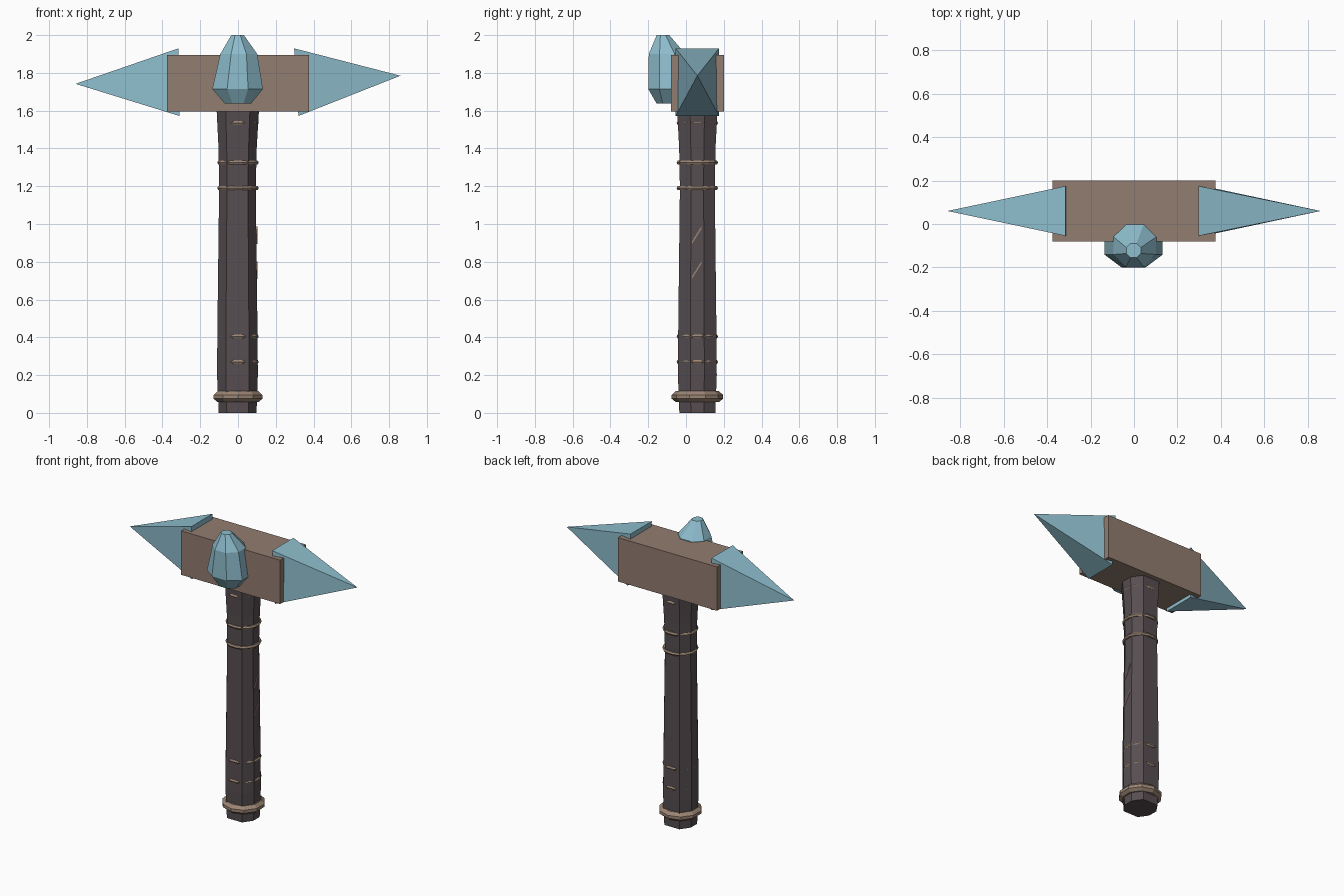
import bpy, bmesh, math
from mathutils import Vector

cube = bpy.data.objects.get("Cube")
if cube:
    bpy.data.objects.remove(cube, do_unlink=True)

CY = 0.06  # handle axis depth


def material(name, rgb):
    m = bpy.data.materials.new(name)
    m.use_nodes = True
    m.diffuse_color = (*rgb, 1)
    m.node_tree.nodes["Principled BSDF"].inputs["Base Color"].default_value = (*rgb, 1)
    return m


brown = material("brown wood", (0.29, 0.205, 0.16))
dark = material("dark leather", (0.095, 0.076, 0.082))
tan = material("tan binding", (0.33, 0.235, 0.175))
ice = material("ice blue", (0.27, 0.51, 0.61))


def make(name, bm, mat):
    bmesh.ops.recalc_face_normals(bm, faces=bm.faces)
    mesh = bpy.data.meshes.new(name)
    bm.to_mesh(mesh)
    bm.free()
    mesh.materials.append(mat)
    ob = bpy.data.objects.new(name, mesh)
    bpy.context.collection.objects.link(ob)
    return ob


def loft(name, rings, mat):
    """Skin a stack of equal-length point rings and cap both ends."""
    bm = bmesh.new()
    loops = [[bm.verts.new(p) for p in ring] for ring in rings]
    for a, b in zip(loops, loops[1:]):
        for i in range(len(a)):
            j = (i + 1) % len(a)
            bm.faces.new((a[i], a[j], b[j], b[i]))
    bm.faces.new(loops[0])
    bm.faces.new(loops[-1])
    return make(name, bm, mat)


def ellipse(cx, cy, z, rx, ry, n=8):
    turns = [(i + 0.5) * math.tau / n for i in range(n)]
    return [(cx + rx * math.cos(t), cy + ry * math.sin(t), z) for t in turns]


def octagon(z, cx, hx):
    """Flattened octagon with wide front and back faces."""
    k = hx / 0.105
    quarter = [(0.105, 0.036), (0.06, 0.1)]
    pts = quarter + [(-x, y) for x, y in reversed(quarter)]
    pts += [(-x, -y) for x, y in pts]
    return [(cx + x * k, CY + y * k, z) for x, y in pts]


# Handle
loft("handle", [octagon(*s) for s in (
    (0, -0.002, 0.1), (0.2, -0.003, 0.108), (0.45, -0.003, 0.106),
    (1.19, -0.003, 0.097), (1.4, -0.002, 0.101), (1.62, -0.001, 0.113))], dark)

# Pommel collar
loft("pommel_collar", [ellipse(0, CY, z, r, r, 10) for z, r in (
    (0.058, 0.115), (0.075, 0.136), (0.095, 0.136), (0.115, 0.115))], tan)


# Binding rings around the handle
def ring(name, z, major=0.1, minor=0.012, n=16, m=6):
    bm = bmesh.new()
    grid = []
    for i in range(n):
        a = math.tau * (i + 0.5) / n
        row = []
        for j in range(m):
            b = math.tau * j / m
            r = major + minor * math.cos(b)
            row.append(bm.verts.new((r * math.cos(a), CY + r * math.sin(a),
                                     z + minor * math.sin(b))))
        grid.append(row)
    for i in range(n):
        for j in range(m):
            p, q = grid[i], grid[(i + 1) % n]
            k = (j + 1) % m
            bm.faces.new((p[j], q[j], q[k], p[k]))
    make(name, bm, tan)


for i, z in enumerate((0.27, 0.405, 1.19, 1.325, 1.535)):
    ring(f"binding_ring_{i + 1}", z)

# Slanted scratches on the left side of the handle
for i, z in enumerate((0.755, 0.94)):
    bm = bmesh.new()
    bmesh.ops.create_cube(bm, size=1)
    for v in bm.verts:
        y, up = v.co.y * 0.05, v.co.z
        v.co = (0.098 + v.co.x * 0.008, CY - 0.004 + y,
                z + v.co.y * 0.08 + up * 0.014)
    make(f"side_scratch_{i + 1}", bm, tan)

# Hammer head block
bm = bmesh.new()
bmesh.ops.create_cube(bm, size=1)
for v in bm.verts:
    v.co = Vector((v.co.x * 0.75, CY + v.co.y * 0.28, 1.745 + v.co.z * 0.3))
make("head_block", bm, brown)


# Pyramid spikes at both ends
def spike(name, top_x, bottom_x, tip):
    bm = bmesh.new()
    base = [bm.verts.new(p) for p in (
        (top_x, -0.055, 1.93), (top_x, 0.175, 1.93),
        (bottom_x, 0.175, 1.572), (bottom_x, -0.055, 1.572))]
    point = bm.verts.new(tip)
    bm.faces.new(base)
    for i in range(4):
        bm.faces.new((base[i], base[(i + 1) % 4], point))
    make(name, bm, ice)


spike("left_spike", 0.297, 0.32, (0.86, CY, 1.785))
spike("right_spike", -0.315, -0.31, (-0.86, CY, 1.742))

# Crystal on the front
loft("front_crystal", [ellipse(*s) for s in (
    (0, -0.1, 1.637, 0.075, 0.06), (-0.002, -0.1, 1.715, 0.145, 0.108),
    (0.004, -0.1, 1.9, 0.106, 0.105), (-0.002, -0.122, 2.0, 0.036, 0.036))], ice)
